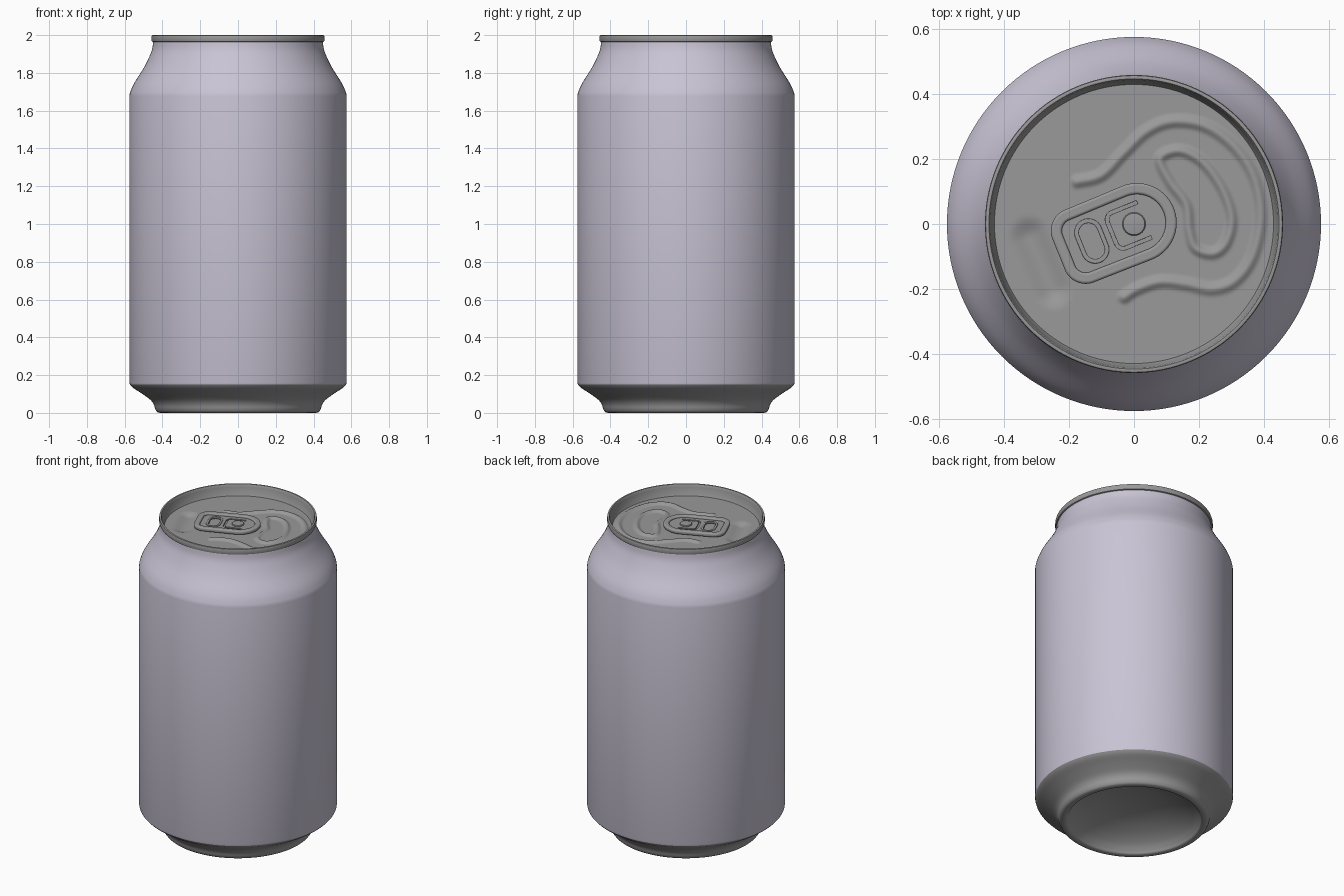
import bpy, bmesh, math
from mathutils import Vector, Matrix, kdtree

if "Cube" in bpy.data.objects:
    bpy.data.objects.remove(bpy.data.objects["Cube"], do_unlink=True)

LID_Z = 1.93
TILT = Matrix.Rotation(math.radians(22), 4, 'Z')   # direction the tab points


def material(name, rgb):
    m = bpy.data.materials.new(name)
    m.use_nodes = True
    m.diffuse_color = (*rgb, 1)
    m.node_tree.nodes["Principled BSDF"].inputs["Base Color"].default_value = (*rgb, 1)
    return m


paint = material("pale lilac paint", (0.58, 0.55, 0.66))
metal = material("bare grey metal", (0.32, 0.32, 0.32))


def smooth(obj, angle=35):
    bpy.ops.object.select_all(action='DESELECT')
    obj.select_set(True)
    bpy.context.view_layer.objects.active = obj
    bpy.ops.object.shade_smooth_by_angle(angle=math.radians(angle))


def spline(points, steps, closed=False):
    """Smooth path through a few points."""
    pts = [Vector(p) for p in points]
    n = len(pts)
    get = (lambda i: pts[i % n]) if closed else (lambda i: pts[max(0, min(n - 1, i))])
    out = []
    for i in range(n if closed else n - 1):
        a, b, c, d = (get(i + k) for k in (-1, 0, 1, 2))
        for s in range(steps):
            t = s / steps
            out.append(0.5 * (2 * b + (c - a) * t + (2 * a - 5 * b + 4 * c - d) * t * t
                              + (3 * b - a - 3 * c + d) * t ** 3))
    return out if closed else out + [pts[-1]]


def lathe(name, profile, mat, sides=128, height=None):
    """Spin a (radius, z) profile round the z axis; height adds relief."""
    bm = bmesh.new()
    rings = []
    for r, z in profile:
        ring = []
        for k in range(sides):
            a = math.tau * k / sides
            x, y = r * math.cos(a), r * math.sin(a)
            ring.append(bm.verts.new((x, y, z + (height(x, y) if height else 0))))
        rings.append(ring)
    for low, high in zip(rings, rings[1:]):
        for k in range(sides):
            j = (k + 1) % sides
            bm.faces.new((low[k], low[j], high[j], high[k]))
    bmesh.ops.remove_doubles(bm, verts=bm.verts, dist=1e-5)
    me = bpy.data.meshes.new(name)
    bm.to_mesh(me)
    bm.free()
    obj = bpy.data.objects.new(name, me)
    bpy.context.collection.objects.link(obj)
    me.materials.append(mat)
    smooth(obj)
    return obj


# Can shell: domed base, painted wall with shoulder, rolled rim
lathe("base", spline([(0, 0.14), (0.1, 0.135), (0.2, 0.117), (0.29, 0.085), (0.35, 0.05),
                      (0.38, 0.02), (0.392, 0.004), (0.41, 0), (0.428, 0.005), (0.438, 0.02),
                      (0.446, 0.045), (0.465, 0.07), (0.51, 0.103), (0.555, 0.132),
                      (0.572, 0.15)], 4), metal)
shoulder = spline([(0.575, 1.68), (0.57, 1.7), (0.55, 1.745), (0.5, 1.825), (0.47, 1.885),
                   (0.455, 1.925), (0.449, 1.965)], 5)
lathe("painted_wall", [(0.572, 0.15), (0.575, 0.16)] + shoulder, paint)
lathe("rim", [(0.449, 1.963), (0.456, 1.966), (0.458, 1.972), (0.458, 1.992), (0.456, 1.998),
              (0.451, 2.0), (0.446, 1.999), (0.443, 1.994), (0.441, 1.982),
              (0.432, LID_Z + 0.005), (0.429, LID_Z)], metal)

# Pressed relief of the lid: outer bead, mouth bead, finger dip
outer_bead = spline([(-0.175, 0.13), (-0.1, 0.15), (-0.03, 0.22), (0.04, 0.285), (0.12, 0.315),
                     (0.22, 0.3), (0.31, 0.235), (0.37, 0.14), (0.39, 0.02), (0.365, -0.1),
                     (0.31, -0.175), (0.24, -0.2), (0.16, -0.185), (0.08, -0.178),
                     (0.01, -0.2), (-0.03, -0.225)], 20)
mouth_bead = spline([(0.08, 0.2), (0.14, 0.225), (0.21, 0.19), (0.27, 0.11), (0.3, 0.02),
                     (0.285, -0.055), (0.245, -0.09), (0.19, -0.075), (0.17, -0.02),
                     (0.16, 0.06), (0.11, 0.13)], 20, closed=True)
dip = spline([(-0.32, -0.04), (-0.25, -0.2)], 30)


def relief(path, width, rise):
    tree = kdtree.KDTree(len(path))
    for i, p in enumerate(path):
        tree.insert((p.x, p.y, 0), i)
    tree.balance()

    def at(x, y):
        d = tree.find((x, y, 0))[2]
        return rise * (0.5 + 0.5 * math.cos(math.pi * d / width)) if d < width else 0
    return at


reliefs = [relief(outer_bead, 0.026, 0.012), relief(mouth_bead, 0.024, 0.012),
           relief(dip, 0.07, -0.016)]
RINGS = 80
lathe("lid", [(0.429 * (1 - i / RINGS), LID_Z) for i in range(RINGS + 1)], metal, 256,
      lambda x, y: sum(f(x, y) for f in reliefs))


def hull(circles, inset=0.0, start=0, end=360, count=72):
    """Rounded outline wrapped round some (u, v, radius) circles."""
    out = []
    for k in range(count):
        a = math.radians(start + (end - start) * k / count)
        n = Vector((math.cos(a), math.sin(a)))
        u, v, r = max(circles, key=lambda c: c[0] * n.x + c[1] * n.y + c[2])
        out.append(Vector((u, v)) + n * (r - inset))
    return out


def plate(name, outlines, z, half, bevel):
    """Flat rounded plate from an outer outline and hole outlines."""
    cu = bpy.data.curves.new(name, 'CURVE')
    cu.dimensions, cu.fill_mode = '2D', 'BOTH'
    cu.extrude, cu.bevel_depth, cu.bevel_resolution = half - bevel, bevel, 3
    for pts in outlines:
        sp = cu.splines.new('POLY')
        sp.points.add(len(pts) - 1)
        for p, q in zip(sp.points, pts):
            p.co = (q[0], q[1], 0, 1)
        sp.use_cyclic_u = True
    obj = bpy.data.objects.new(name, cu)
    bpy.context.collection.objects.link(obj)
    obj.matrix_world = Matrix.Translation((0, 0, z)) @ TILT
    cu.materials.append(metal)
    bpy.ops.object.select_all(action='DESELECT')
    obj.select_set(True)
    bpy.context.view_layer.objects.active = obj
    bpy.ops.object.convert(target='MESH')
    smooth(bpy.context.object, 40)


# Pull tab: curled frame, inner plate with finger hole and slot, rivet
tab = [(-0.18, 0.05, 0.07), (-0.18, -0.05, 0.07), (0.01, 0, 0.122)]
finger = [(-0.14, 0.028, 0.034), (-0.14, -0.028, 0.034)]
slot = [(-0.05, 0.035, 0.03), (-0.05, -0.035, 0.03)]
c_slot = ([(0.035, 0.065)] + hull(slot, 0, 90, 270, 24) + [(-0.05, -0.065), (0.035, -0.065)]
          + [(0.035, -0.052), (-0.05, -0.052)] + hull(slot, 0.013, 270, 90, 24)
          + [(-0.05, 0.052), (0.035, 0.052)])
plate("tab_frame", [hull(tab, 0.008), hull(tab, 0.026)], LID_Z + 0.018, 0.012, 0.008)
plate("tab_plate", [hull(tab, 0.03), hull(finger), c_slot], LID_Z + 0.015, 0.004, 0.001)
plate("finger_hole_rim", [hull(finger, -0.006), hull(finger, 0.002)], LID_Z + 0.017, 0.006, 0.003)
lathe("rivet", [(0.036, LID_Z), (0.036, LID_Z + 0.022), (0.033, LID_Z + 0.026),
                (0.028, LID_Z + 0.027), (0, LID_Z + 0.027)], metal, 48)
